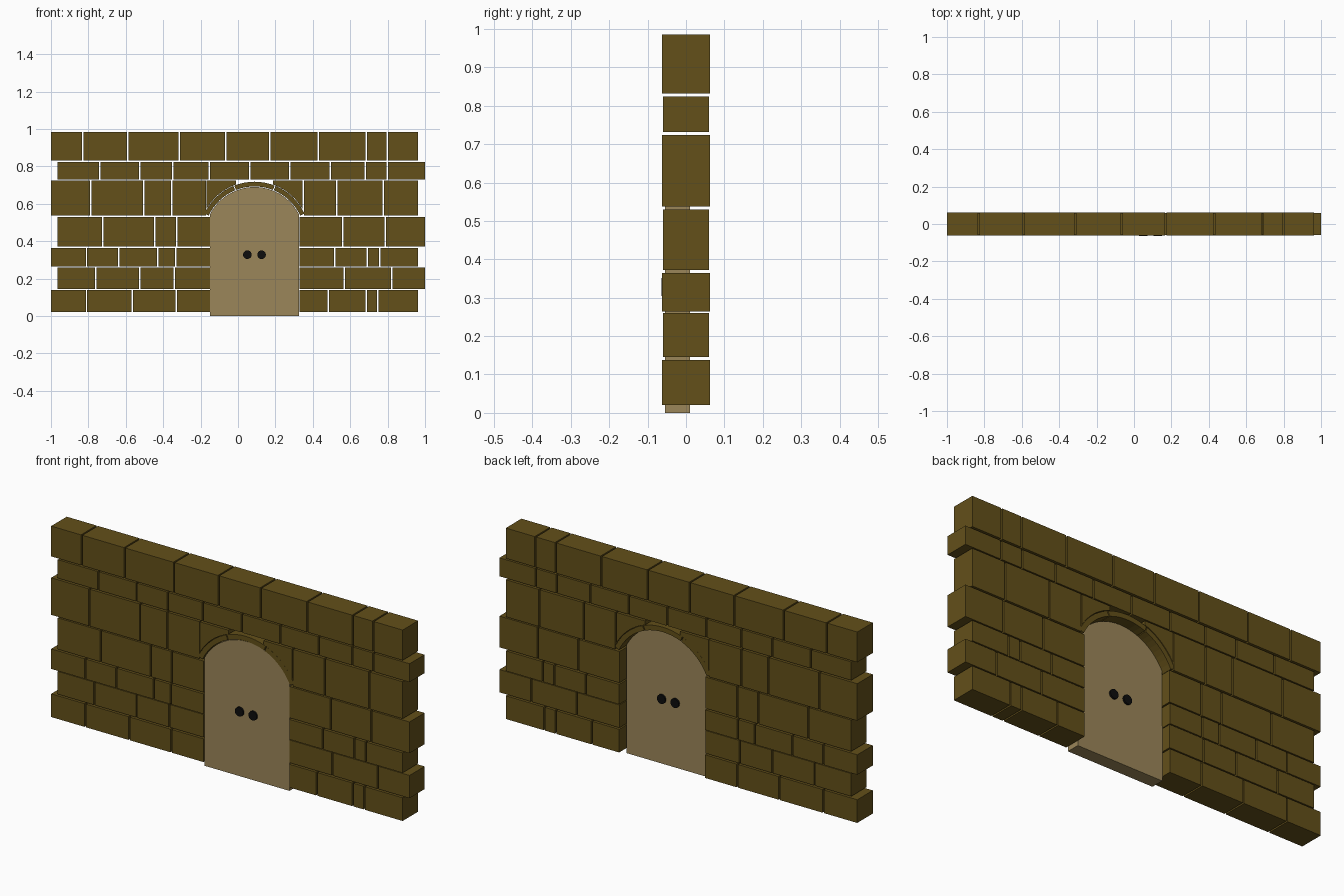
import bpy, bmesh, math

if "Cube" in bpy.data.objects:
    bpy.data.objects.remove(bpy.data.objects["Cube"])

CX, CZ = 0.088, 0.423      # centre of the arch circle
GAP = 0.004                # half of the mortar gap


def material(name, rgb):
    m = bpy.data.materials.new(name)
    m.diffuse_color = (*rgb, 1)
    m.use_nodes = True
    m.node_tree.nodes["Principled BSDF"].inputs["Base Color"].default_value = m.diffuse_color
    return m


STONE = material("stone_brown", (0.125, 0.080, 0.010))
WOOD = material("door_tan", (0.33, 0.24, 0.10))
BLACK = material("knob_black", (0.004, 0.004, 0.004))


def prism(name, outline, y0, y1, mat):
    """Extrude an (x, z) outline from y0 to y1."""
    bm = bmesh.new()
    face = bm.faces.new([bm.verts.new((x, y0, z)) for x, z in outline])
    ext = bmesh.ops.extrude_face_region(bm, geom=[face])
    moved = [v for v in ext["geom"] if isinstance(v, bmesh.types.BMVert)]
    bmesh.ops.translate(bm, verts=moved, vec=(0, y1 - y0, 0))
    bmesh.ops.recalc_face_normals(bm, faces=bm.faces)
    mesh = bpy.data.meshes.new(name)
    bm.to_mesh(mesh)
    bm.free()
    mesh.materials.append(mat)
    ob = bpy.data.objects.new(name, mesh)
    bpy.context.collection.objects.link(ob)
    return ob


def arc(radius, a0, a1, n):
    """Arc points; angles in degrees measured from straight up."""
    pts = []
    for i in range(n + 1):
        a = math.radians(a0 + (a1 - a0) * i / n)
        pts.append((CX + radius * math.sin(a), CZ + radius * math.cos(a)))
    return pts


# Wall courses: bottom, top, half depth, runs of joint positions
courses = [
    (0.021, 0.138, 0.062, [(-1, -.81, -.565, -.33, -.15), (.33, .483, .685, .748, .963)]),
    (0.145, 0.260, 0.060, [(-.965, -.76, -.525, -.342, -.15), (.33, .569, .823, 1)]),
    (0.264, 0.365, 0.062, [(-1, -.81, -.637, -.428, -.332, -.15), (.33, .516, .692, .758, .963)]),
    (0.372, 0.530, 0.060, [(-.965, -.724, -.445, -.328, -.15), (.33, .561, .786, 1)]),
    (0.537, 0.724, 0.062, [(-1, -.787, -.504, -.353, -.172), (.352, .528, .777, .963)]),
    (0.731, 0.824, 0.060, [(-.965, -.739, -.525, -.35, -.155, .063, .278, .492, .68, .798, 1)]),
    (0.832, 0.985, 0.062, [(-1, -.83, -.59, -.314, -.065, .17, .43, .685, .798, .963)]),
]
for row, (z0, z1, d, runs) in enumerate(courses, 1):
    for xs in runs:
        for i in range(len(xs) - 1):
            a = xs[i] + (GAP if i else 0)
            b = xs[i + 1] - (GAP if i < len(xs) - 2 else 0)
            prism(f"wall_stone_row{row}", [(a, z0), (b, z0), (b, z1), (a, z1)], -d, d, STONE)

# Corner stones above the arch, mirrored, with a curved underside
for side, name in ((-1, "left"), (1, "right")):
    under = []
    for i in range(9):
        dx = 0.098 + (0.256 - 0.098) * i / 8
        under.append((CX + side * dx, CZ + math.sqrt(0.297 ** 2 - dx ** 2)))
    top = [(CX + side * 0.256, 0.724), (CX + side * 0.098, 0.724)]
    prism(f"arch_corner_stone_{name}", under + top, -0.062, 0.062, STONE)

# Arch ring: keystone and two side stones
for name, a0, a1 in (("left", -65, -22.5), ("keystone", -21.5, 21.5), ("right", 22.5, 65)):
    prism(f"arch_stone_{name}", arc(0.270, a0, a1, 8) + arc(0.295, a1, a0, 8),
          -0.060, 0.060, STONE)

# Door with an arched top
prism("door", [(-.15, 0), (.326, 0)] + arc(0.2667, 63.1, -63.1, 24), -0.055, 0.011, WOOD)

# Door knobs, showing on both faces
for x in (0.05, 0.126):
    ring = [(x + 0.023 * math.cos(k * math.tau / 20), 0.328 + 0.023 * math.sin(k * math.tau / 20))
            for k in range(20)]
    prism("door_knob", ring, -0.064, 0.020, BLACK)
